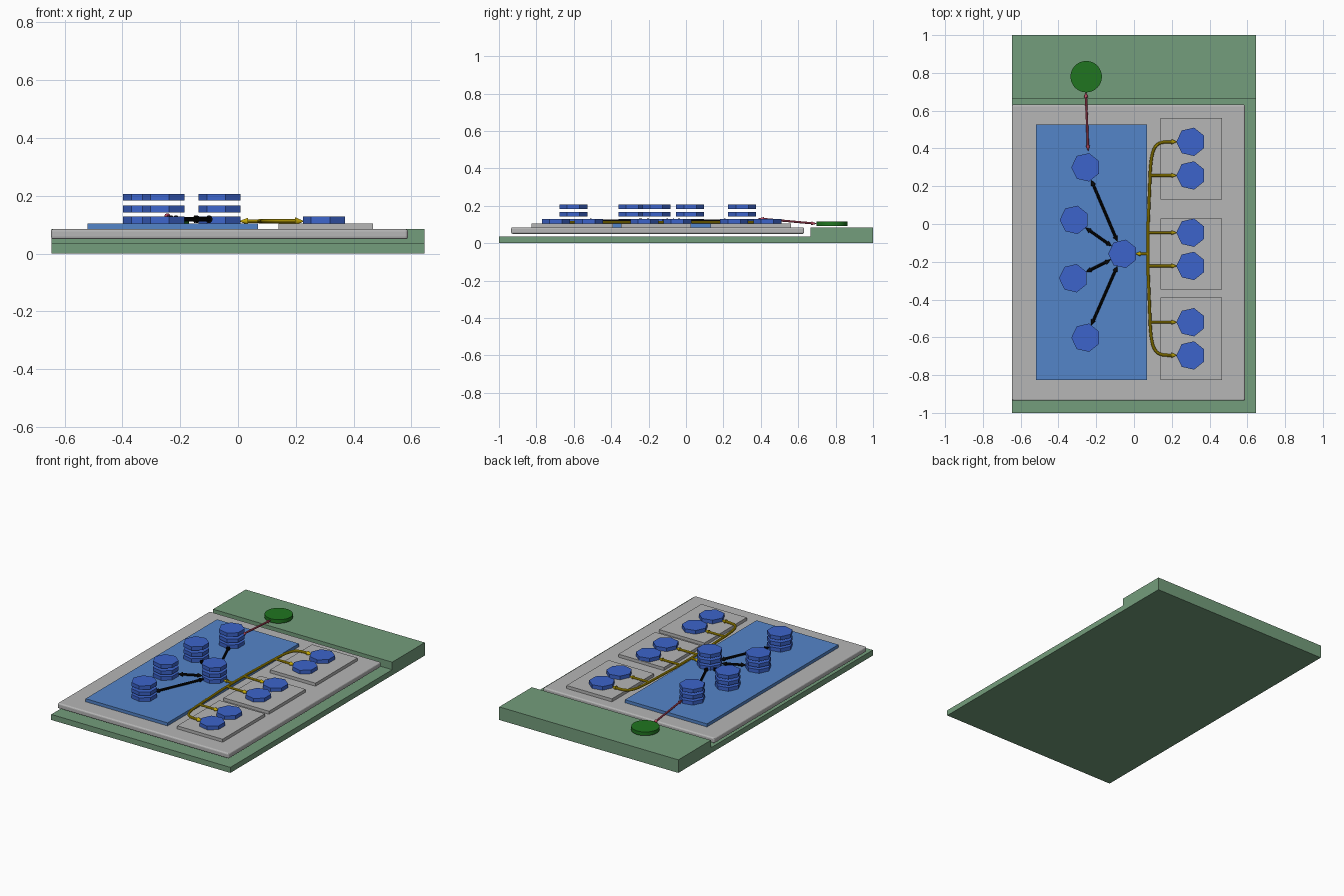
import bpy, bmesh, math
from mathutils import Vector

if "Cube" in bpy.data.objects:
    bpy.data.objects.remove(bpy.data.objects["Cube"])


def material(name, r, g, b):
    m = bpy.data.materials.new(name)
    lin = [(c / 255 / 12.92 if c < 11 else ((c / 255 + 0.055) / 1.055) ** 2.4) for c in (r, g, b)]
    m.diffuse_color = (*lin, 1)
    m.use_nodes = True
    m.node_tree.nodes["Principled BSDF"].inputs["Base Color"].default_value = m.diffuse_color
    return m


BOARD = material("muted green", 116, 157, 124)
GREY = material("light grey", 182, 182, 182)
PLATE = material("plate blue", 84, 133, 201)
NODE = material("royal blue", 60, 100, 203)
DISC = material("dark green", 32, 117, 32)
BLACK = material("black", 8, 8, 8)
YELLOW = material("mustard yellow", 200, 172, 5)
RED = material("rose red", 196, 78, 104)


def finish(name, bm, mat, smooth=False):
    bmesh.ops.recalc_face_normals(bm, faces=bm.faces)
    me = bpy.data.meshes.new(name)
    bm.to_mesh(me)
    bm.free()
    me.materials.append(mat)
    ob = bpy.data.objects.new(name, me)
    bpy.context.collection.objects.link(ob)
    if smooth:
        bpy.ops.object.select_all(action='DESELECT')
        ob.select_set(True)
        bpy.context.view_layer.objects.active = ob
        bpy.ops.object.shade_smooth_by_angle(angle=math.radians(35))
    return ob


def extrude(name, pts, vec, mat, smooth=False):
    """Closed profile pushed along a vector."""
    bm = bmesh.new()
    face = bm.faces.new([bm.verts.new(p) for p in pts])
    new = bmesh.ops.extrude_face_region(bm, geom=[face])["geom"]
    bmesh.ops.translate(bm, vec=vec, verts=[v for v in new if isinstance(v, bmesh.types.BMVert)])
    return finish(name, bm, mat, smooth)


def box(name, x0, x1, y0, y1, z0, z1, mat):
    return extrude(name, [(x0, y0, z0), (x1, y0, z0), (x1, y1, z0), (x0, y1, z0)], (0, 0, z1 - z0), mat)


def prism(name, x, y, z0, z1, r, sides, turn, mat, smooth=False):
    pts = [(x + r * math.cos(turn + 2 * math.pi * i / sides),
            y + r * math.sin(turn + 2 * math.pi * i / sides), z0) for i in range(sides)]
    return extrude(name, pts, (0, 0, z1 - z0), mat, smooth)


def arrow(name, pts, r, mat, start=True, end=True, head=0.03, sides=10):
    """Tube along a path, with a cone on either end."""
    pts = [Vector(p) for p in pts]
    path = [(p, r) for p in pts]
    if start:
        neck = pts[0] + (pts[1] - pts[0]).normalized() * head
        path[:1] = [(pts[0], 0.0005), (neck, r * 1.8), (neck, r)]
    if end:
        neck = pts[-1] + (pts[-2] - pts[-1]).normalized() * head
        path[-1:] = [(neck, r), (neck, r * 1.8), (pts[-1], 0.0005)]
    bm, rings = bmesh.new(), []
    for i, (p, rad) in enumerate(path):
        d = (path[min(i + 1, len(path) - 1)][0] - path[max(i - 1, 0)][0]).normalized()
        side = d.cross(Vector((0, 0, 1))).normalized()
        up = side.cross(d)
        rings.append([bm.verts.new(p + rad * (side * math.cos(a) + up * math.sin(a)))
                      for a in (2 * math.pi * k / sides for k in range(sides))])
    for a, b in zip(rings, rings[1:]):
        for k in range(sides):
            n = (k + 1) % sides
            bm.faces.new((a[k], a[n], b[n], b[k]))
    bm.faces.new(rings[0])
    bm.faces.new(rings[-1])
    return finish(name, bm, mat, True)


# Stepped board: one side profile across the full width
extrude("base_board", [(-0.645, y, z) for y, z in
        ((-1, 0), (1, 0), (1, 0.085), (0.665, 0.085), (0.665, 0.036), (-1, 0.036))], (1.29, 0, 0), BOARD)

# Floating package slab with softened edges
slab = box("package_slab", -0.647, 0.588, -0.935, 0.632, 0.05, 0.085, GREY)
bevel = slab.modifiers.new("soft_edges", 'BEVEL')
bevel.width, bevel.segments = 0.009, 3

# Plates on the slab
box("main_plate", -0.52, 0.07, -0.825, 0.527, 0.085, 0.105, PLATE)
for i, (y0, y1) in enumerate(((0.13, 0.562), (-0.348, 0.028), (-0.825, -0.39))):
    box(f"side_tile_{i + 1}", 0.14, 0.467, y0, y1, 0.085, 0.105, GREY)

# Seven-sided node stacks, three discs each
HUB = Vector((-0.06, -0.158))
STACKS = [(-0.255, 0.3), (-0.316, 0.022), (-0.32, -0.287), (-0.255, -0.602)]
for i, (x, y) in enumerate(STACKS + [tuple(HUB)]):
    for k, (z0, z1) in enumerate(((0.105, 0.129), (0.143, 0.167), (0.183, 0.207))):
        prism(f"stack_{i + 1}_disc_{k + 1}", x, y, z0, z1, 0.077, 7, math.pi, NODE)

# Single discs on the side tiles
SINGLES = [0.435, 0.257, -0.046, -0.222, -0.52, -0.696]
for i, y in enumerate(SINGLES):
    prism(f"side_node_{i + 1}", 0.301, y, 0.105, 0.129, 0.077, 7, math.pi, NODE)

# Round pad on the raised strip
prism("round_pad", -0.253, 0.78, 0.092, 0.116, 0.083, 48, 0, DISC, True)

# Double-headed black links from hub to stacks
for i, s in enumerate(STACKS):
    d = (Vector(s) - HUB).normalized()
    a, b = HUB + d * 0.07, Vector(s) - d * 0.072
    arrow(f"hub_link_{i + 1}", [(*a, 0.119), (*b, 0.119)], 0.0075, BLACK)

# Red link to the round pad
arrow("pad_link", [(-0.243, 0.385, 0.132), (-0.255, 0.70, 0.104)], 0.006, RED)

# Yellow bus: curved trunk mirrored about its middle
Z, MID = 0.112, -0.13


def bend(t):
    c = ((0.083, 0.2), (0.088, 0.41), (0.105, 0.433), (0.18, 0.435))
    w = ((1 - t) ** 3, 3 * t * (1 - t) ** 2, 3 * t * t * (1 - t), t ** 3)
    return tuple(sum(a * p[k] for a, p in zip(w, c)) for k in (0, 1))


half = [(0.228, 0.435)] + [bend(1 - i / 14) for i in range(15)] + [(0.075, 0.0)]
trunk = half + [(x, 2 * MID - y) for x, y in reversed(half)]
arrow("bus_trunk", [(x, y, Z) for x, y in trunk], 0.008, YELLOW)
for i, y in enumerate(SINGLES[1:5]):
    x = 0.085 if i in (0, 3) else 0.075
    arrow(f"bus_branch_{i + 1}", [(x, y, Z), (0.228, y, Z)], 0.007, YELLOW, start=False)
arrow("bus_hub_branch", [(0.075, HUB.y, Z), (0.004, HUB.y, Z)], 0.007, YELLOW, start=False)
